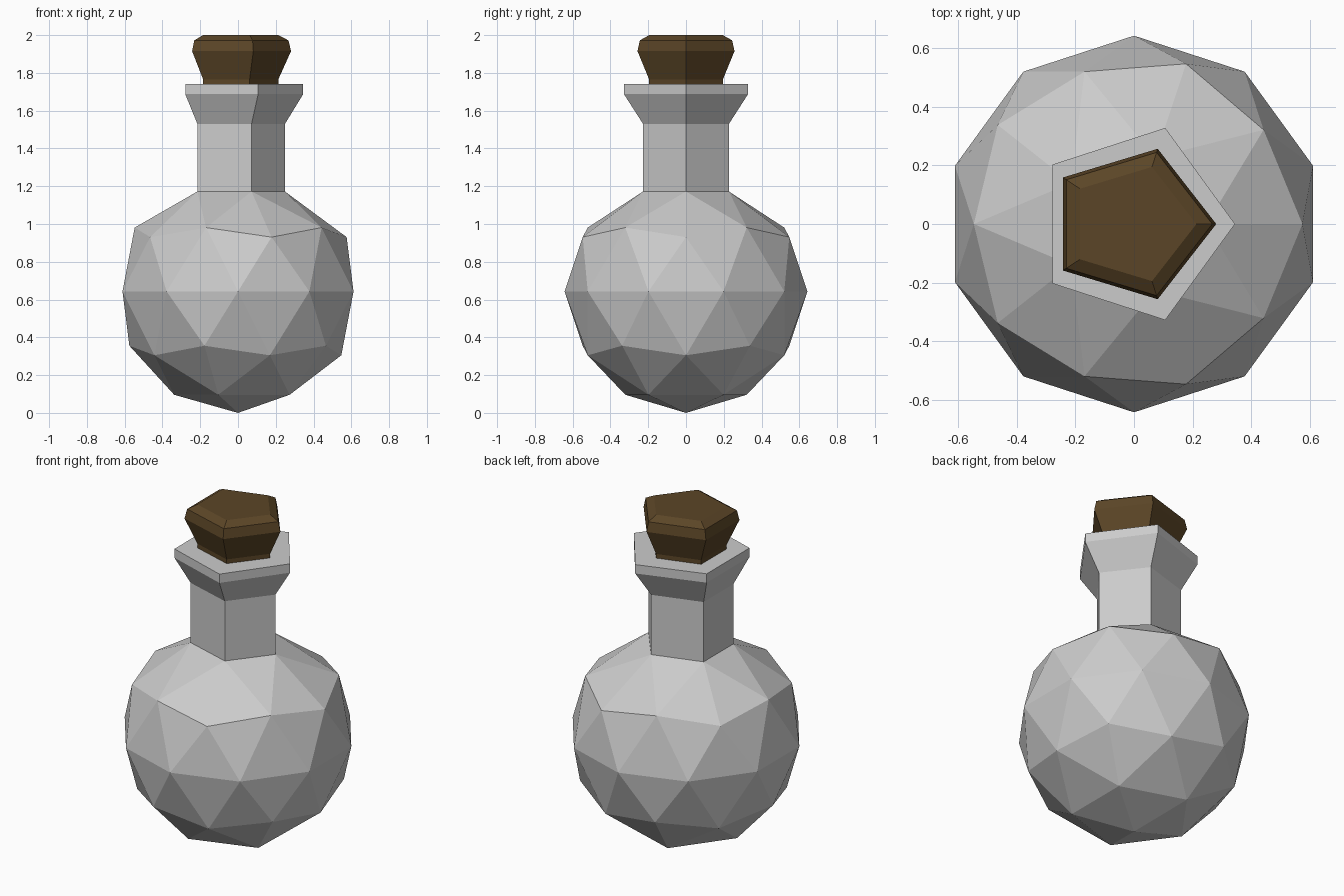
import bpy, bmesh, math

if "Cube" in bpy.data.objects:
    bpy.data.objects.remove(bpy.data.objects["Cube"])

# Half outlines of the five-sided sections, as multiples of a radius
STRETCHED = [(1.04, 0), (0.30, 0.951), (-0.90, 0.588)]
REGULAR = [(1.0, 0), (0.309, 0.951), (-0.809, 0.588)]


def pentagon(half, r, z):
    pts = half + [(x, -y) for x, y in reversed(half[1:])]
    return [(x * r, y * r, z) for x, y in pts]


def loft(bm, ring, sections):
    """Skin from an existing ring of verts up through the sections and cap it."""
    n = len(ring)
    for sec in sections:
        nxt = [bm.verts.new(p) for p in sec]
        for i in range(n):
            j = (i + 1) % n
            bm.faces.new((ring[i], ring[j], nxt[j], nxt[i]))
        ring = nxt
    bm.faces.new(ring)


def finish(bm, name):
    bmesh.ops.recalc_face_normals(bm, faces=bm.faces)
    mesh = bpy.data.meshes.new(name)
    bm.to_mesh(mesh)
    bm.free()
    obj = bpy.data.objects.new(name, mesh)
    bpy.context.collection.objects.link(obj)
    return obj


# Flask: faceted ball with its top opened into a neck and flared lip
R, NECK = 0.643, 0.239
bm = bmesh.new()
bmesh.ops.create_icosphere(bm, subdivisions=2, radius=R)
bmesh.ops.translate(bm, verts=bm.verts, vec=(0, 0, R))
top = max(bm.verts, key=lambda v: v.co.z)
bmesh.ops.delete(bm, geom=[top], context='VERTS')
ring = [v for v in bm.verts if v.is_boundary]
ring.sort(key=lambda v: (math.atan2(v.co.y, v.co.x) + 0.1) % math.tau)
for v, p in zip(ring, pentagon(STRETCHED, NECK, 1.172)):
    v.co = p
loft(bm, ring, [pentagon(STRETCHED, NECK, 1.53),
                pentagon(REGULAR, 0.345, 1.687),
                pentagon(REGULAR, 0.345, 1.74)])
finish(bm, "flask")

# Cork stopper: straight plug, flared head, chamfered top
bm = bmesh.new()
base = [bm.verts.new(p) for p in pentagon(STRETCHED, 0.205, 1.66)]
bm.faces.new(base[::-1])
loft(bm, base, [pentagon(STRETCHED, r, z) for r, z in
                [(0.205, 1.765), (0.27, 1.915), (0.257, 1.972), (0.205, 2.0)]])
cork = finish(bm, "cork_stopper")
mat = bpy.data.materials.new("cork_brown")
mat.diffuse_color = (0.105, 0.06, 0.02, 1)
mat.use_nodes = True
mat.node_tree.nodes["Principled BSDF"].inputs["Base Color"].default_value = mat.diffuse_color
cork.data.materials.append(mat)
